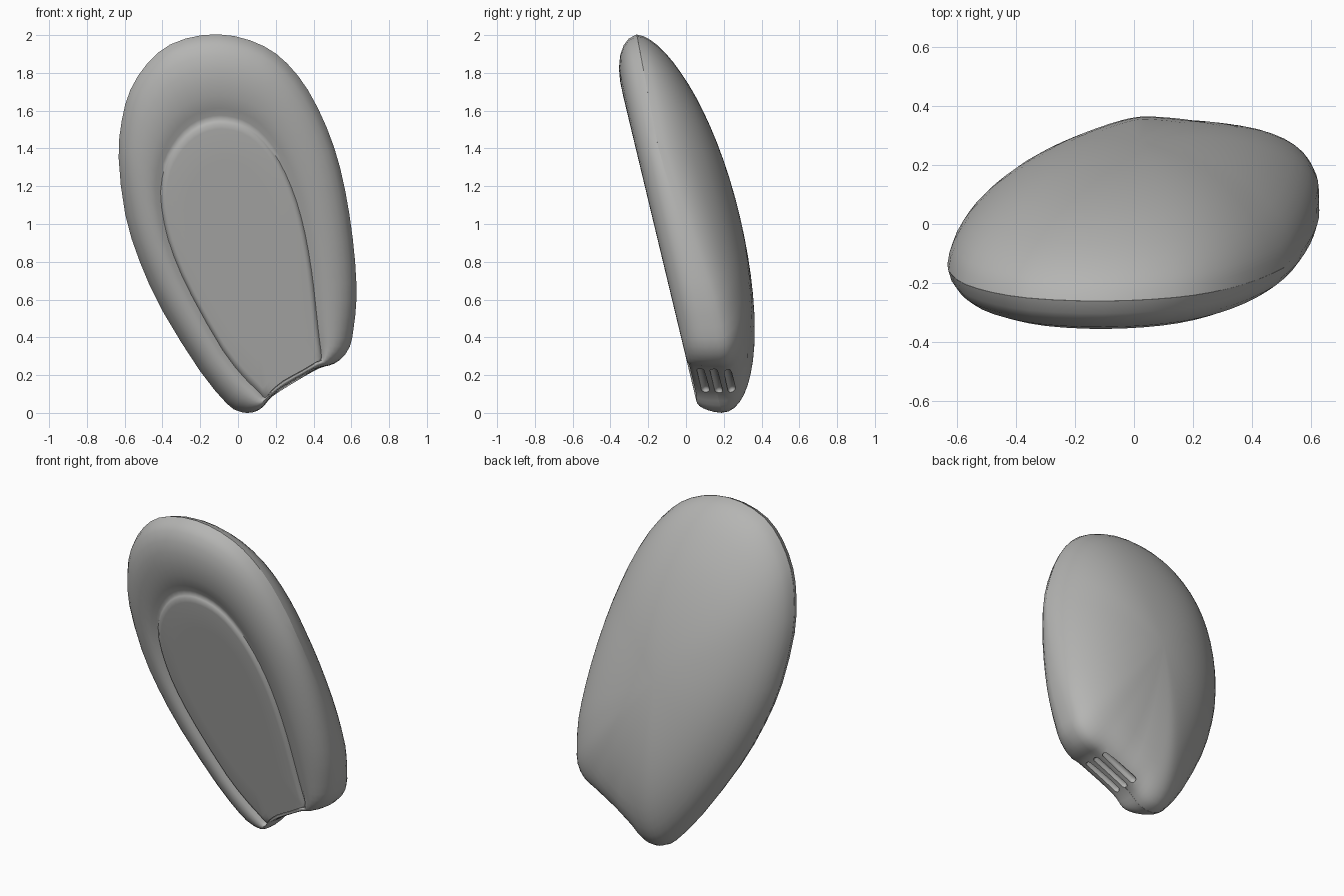
import bpy, bmesh, math
from mathutils import Vector

if "Cube" in bpy.data.objects:
    bpy.data.objects.remove(bpy.data.objects["Cube"])

# Outer outline x, z and matching panel outline x, z (clockwise from the foot)
PTS = [
    (.10, .01, .14, .08), (.05, 0, .12, .10), (0, .01, .08, .14), (-.06, .05, .03, .19),
    (-.20, .22, -.08, .33), (-.40, .54, -.245, .62), (-.52, .80, -.34, .83),
    (-.597, 1.05, -.39, 1.0), (-.632, 1.35, -.41, 1.17), (-.615, 1.55, -.385, 1.31),
    (-.57, 1.71, -.34, 1.40), (-.48, 1.85, -.28, 1.475), (-.36, 1.95, -.21, 1.525),
    (-.19, 2.0, -.13, 1.55), (-.02, 1.995, -.06, 1.55), (.14, 1.94, .02, 1.53),
    (.26, 1.85, .10, 1.48), (.37, 1.71, .18, 1.39), (.47, 1.51, .25, 1.27),
    (.54, 1.30, .31, 1.12), (.59, 1.05, .355, .95), (.62, .80, .39, .75),
    (.627, .60, .41, .58), (.612, .45, .425, .44), (.592, .35, .435, .36),
    (.54, .28, .44, .32), (.48, .25, .44, .28), (.43, .24, .415, .27),
    (.35, .20, .34, .225), (.25, .14, .24, .17), (.18, .09, .18, .12), (.14, .04, .155, .09)]
OPEN = {26: .7, 27: 0, 28: 0, 29: 0, 30: 0, 31: .7}   # rim strength at the open end
spokes = [Vector(p + (OPEN.get(i, 1.0),)) for i, p in enumerate(PTS)]


def refine(pts):
    """Insert one smooth midpoint between each neighbouring pair."""
    n, out = len(pts), []
    for i in range(n):
        a, b, c, d = (pts[(i + k) % n] for k in (-1, 0, 1, 2))
        out += [b, (b + c) * .5625 - (a + d) * .0625]
    return out


spokes = refine(spokes)
N = len(spokes)
outer = [Vector((p[0], p[1])) for p in spokes]
inner = [Vector((p[2], p[3])) for p in spokes]
rim = [min(1, max(0, p[4])) for p in spokes]

# Softened outline for the back, filled out over the open end
bc = Vector((.02, 1.05))
soft = [bc.lerp(p, 1 + .09 * math.sin(math.pi * (i - 50) / 14) ** 2) if 50 < i < 64 else p
        for i, p in enumerate(outer)]
for _ in range(8):
    soft = [(soft[i - 1] + soft[i] * 2 + soft[(i + 1) % N]) / 4 for i in range(N)]


def front(z):
    return .07 - .24 * z


def edge(p):
    """Depth of the outermost edge behind the front plane."""
    return .12 + .03 * min(1, max(0, (p.y - 1.4) / .6))


def wall(p):
    """Height of the straight side wall on the lower right."""
    return .075 * min(1, max(0, (p.x - .3) / .3)) * min(1, max(0, (1.4 - p.y) / .8))


bm = bmesh.new()
rings = []


def add_ring(pts, offs):
    rings.append([bm.verts.new((p.x, front(p.y) + o, p.y)) for p, o in zip(pts, offs)])


# Flat panel, ending in a shallow groove
FLAT = .008
pc = Vector((0, .85))
for s, o in ((.35, FLAT), (.7, FLAT), (.93, FLAT), (.965, .011), (.985, .019), (1, .026)):
    add_ring([pc.lerp(p, s) for p in inner], [w * o + (1 - w) * FLAT for w in rim])
# Raised rim rolling over to the outer edge
for t, o in ((.05, .021), (.13, .010), (.28, .0), (.45, .002), (.6, .010), (.75, .028),
             (.87, .053), (.95, .082), (1, .12)):
    pts = [a.lerp(b, t) for a, b in zip(inner, outer)]
    add_ring(pts, [(w * o + (1 - w) * max(o, FLAT)) * edge(q) / .12
                   for w, q in zip(rim, outer)])
# Domed back
TOP = .465
for k in range(0, 15):
    a = k / 15 * math.pi / 2
    s, f = math.cos(a), min(1, k / 6)
    pts, offs = [], []
    for p, q in zip(outer, soft):
        e = p.lerp(q, f)
        base = edge(p) + wall(p) * (1 if k else .9)
        pts.append(bc.lerp(e, s if k else .9985))
        offs.append(base + (TOP - base) * math.sin(a))
    add_ring(pts, offs)
for r0, r1 in zip(rings, rings[1:]):
    for i in range(N):
        j = (i + 1) % N
        bm.faces.new((r0[i], r0[j], r1[j], r1[i]))
for ring, c, o in ((rings[0], pc, FLAT), (rings[-1], bc, TOP)):
    mid = bm.verts.new((c.x, front(c.y) + o, c.y))
    for i in range(N):
        bm.faces.new((mid, ring[i], ring[(i + 1) % N]))
bmesh.ops.recalc_face_normals(bm, faces=bm.faces)

mat = bpy.data.materials.new("plain_grey")
mat.diffuse_color = (.46, .46, .45, 1)
mat.use_nodes = True
mat.node_tree.nodes["Principled BSDF"].inputs["Base Color"].default_value = mat.diffuse_color


def make_object(name, mesh_bm):
    me = bpy.data.meshes.new(name)
    mesh_bm.to_mesh(me)
    mesh_bm.free()
    me.materials.append(mat)
    ob = bpy.data.objects.new(name, me)
    bpy.context.collection.objects.link(ob)
    return ob


shell = make_object("shell_body", bm)
bpy.context.view_layer.objects.active = shell
shell.select_set(True)

# Grooves in the open end, cut with long capsules
along = Vector((.28, -.043, .18)).normalized()
inward = Vector((-.54, 0, .84))
for y, sink in ((.09, .006), (.16, 0), (.23, .006)):
    g = bmesh.new()
    bmesh.ops.create_uvsphere(g, u_segments=12, v_segments=8, radius=.022)
    for v in g.verts:
        v.co.z += .10 if v.co.z > .001 else -.10
    turn = along.to_track_quat('Z', 'Y')
    for v in g.verts:
        v.co = turn @ v.co + Vector((.305, y, .172)) + inward * sink
    cutter = make_object("groove_cutter", g)
    cutter.hide_render = True
    mod = shell.modifiers.new("groove", 'BOOLEAN')
    mod.operation, mod.solver, mod.object = 'DIFFERENCE', 'EXACT', cutter
    bpy.ops.object.modifier_apply(modifier=mod.name)
    bpy.data.objects.remove(cutter)

bpy.ops.object.shade_smooth_by_angle(angle=math.radians(55))
